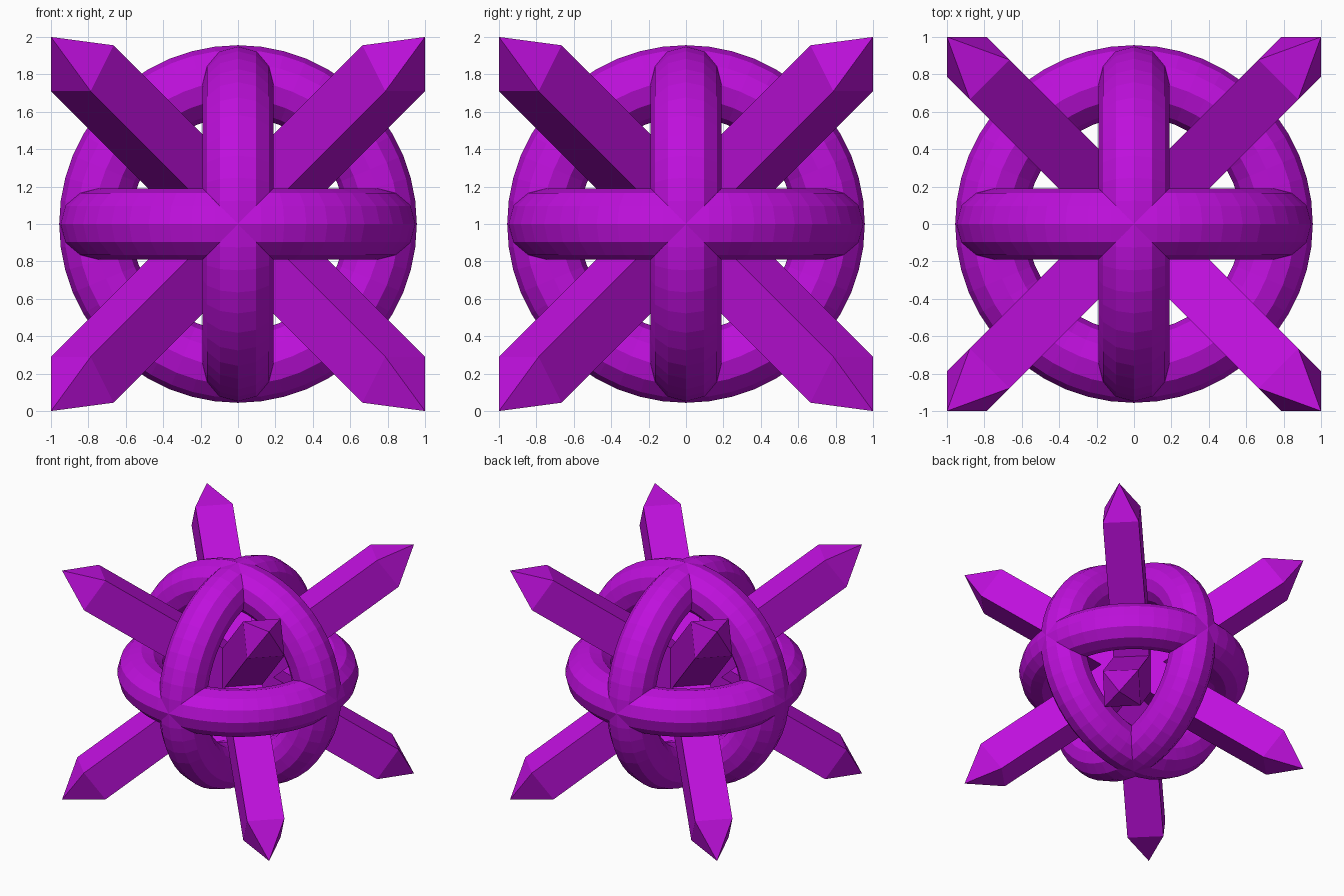
import bpy, bmesh, math
from mathutils import Vector, Matrix

if "Cube" in bpy.data.objects:
    bpy.data.objects.remove(bpy.data.objects["Cube"])

CENTRE = Vector((0, 0, 1))
SIDE = 0.3                       # bar thickness
HALF = 0.833 * math.sqrt(3)      # bar half length up to the start of the tip
TIP = math.sqrt(3)               # tip distance from the centre

mat = bpy.data.materials.new("purple")
mat.diffuse_color = (0.52, 0.005, 0.72, 1)
mat.use_nodes = True
mat.node_tree.nodes["Principled BSDF"].inputs["Base Color"].default_value = mat.diffuse_color

# Three interlocking rings, one per axis plane
for name, rot in (("ring_horizontal", (0, 0, 0)),
                  ("ring_front", (math.pi / 2, 0, 0)),
                  ("ring_side", (0, math.pi / 2, 0))):
    bpy.ops.mesh.primitive_torus_add(major_segments=48, minor_segments=12,
                                     major_radius=0.765, minor_radius=0.191,
                                     location=CENTRE, rotation=rot)
    ring = bpy.context.object
    ring.name = name
    ring.data.materials.append(mat)


# Square bar through the centre with a pyramid point at both ends
def spike_bar(name, sx, sy):
    d = Vector((sx, sy, 1)).normalized()
    u = Vector((sx, -sy, 0)).normalized()
    v = d.cross(u)
    bm = bmesh.new()
    bmesh.ops.create_cube(bm, size=1)
    bmesh.ops.scale(bm, vec=(SIDE, SIDE, 2 * HALF), verts=bm.verts)
    bm.normal_update()
    ends = [f for f in bm.faces if abs(f.normal.z) > 0.9]
    for p in bmesh.ops.poke(bm, faces=ends)["verts"]:
        p.co.z = math.copysign(TIP, p.co.z)
    frame = Matrix((u, v, d)).transposed().to_4x4()
    bmesh.ops.transform(bm, matrix=Matrix.Translation(CENTRE) @ frame, verts=bm.verts)
    bmesh.ops.recalc_face_normals(bm, faces=bm.faces)
    mesh = bpy.data.meshes.new(name)
    bm.to_mesh(mesh)
    bm.free()
    mesh.materials.append(mat)
    bpy.context.collection.objects.link(bpy.data.objects.new(name, mesh))


# Four bars along the cube diagonals
for i, (sx, sy) in enumerate(((1, 1), (1, -1), (-1, 1), (-1, -1))):
    spike_bar(f"spike_bar_{i + 1}", sx, sy)
